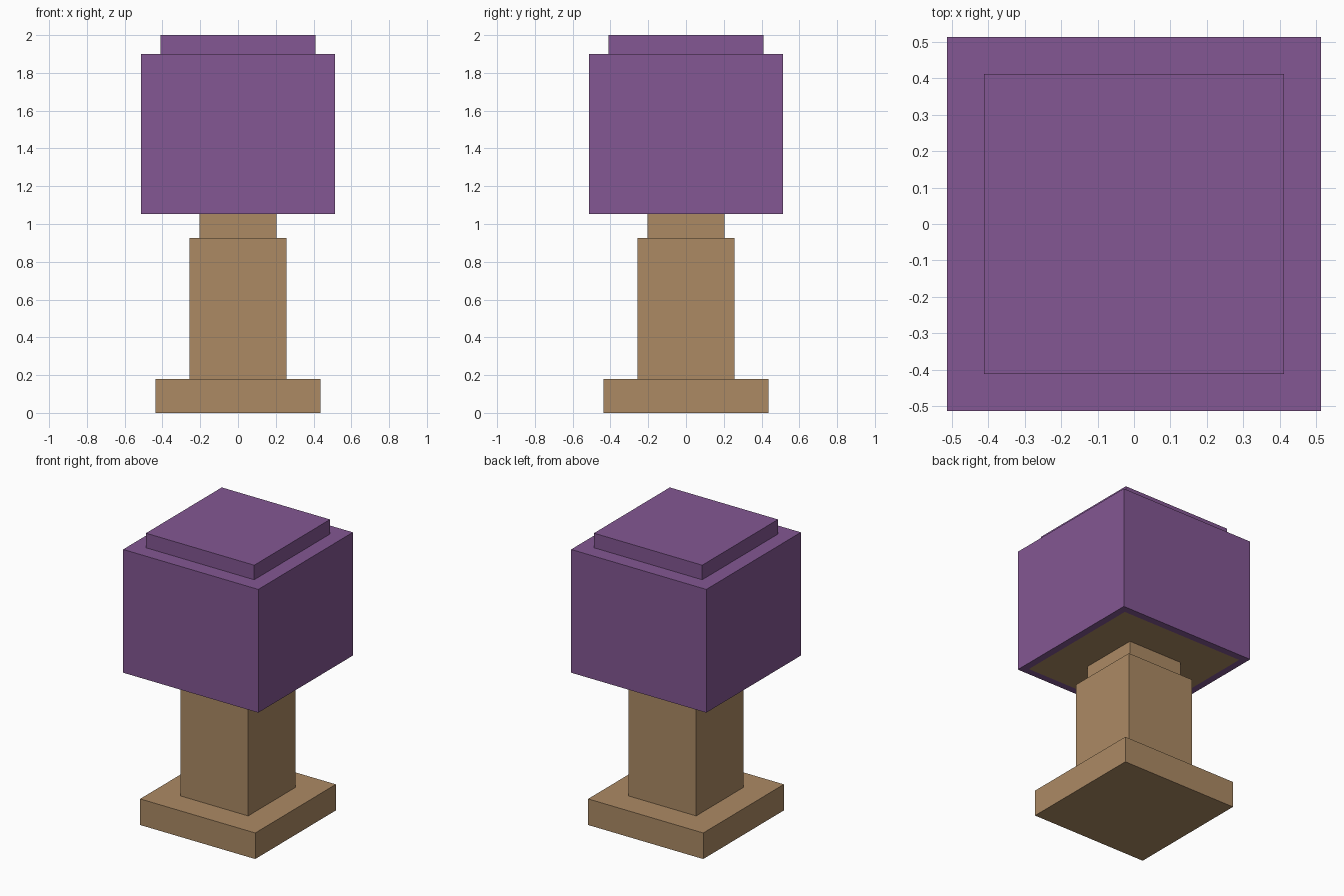
import bpy, bmesh

if "Cube" in bpy.data.objects:
    bpy.data.objects.remove(bpy.data.objects["Cube"])


def srgb(r, g, b):
    f = lambda c: c / 12.92 if c <= 0.04045 else ((c + 0.055) / 1.055) ** 2.4
    return tuple(f(c / 255) for c in (r, g, b)) + (1.0,)


def material(name, color):
    m = bpy.data.materials.new(name)
    m.diffuse_color = color
    m.use_nodes = True
    m.node_tree.nodes["Principled BSDF"].inputs["Base Color"].default_value = m.diffuse_color
    return m


wood = material("tan wood", srgb(172, 138, 100))
leaf = material("purple leaves", srgb(131, 87, 147))


def block(name, half, z0, z1, mats, underside_inset=0):
    """Square block; optionally inset its underside and give that the second material."""
    bm = bmesh.new()
    bmesh.ops.create_cube(bm, size=1)
    for v in bm.verts:
        v.co = (v.co.x * 2 * half, v.co.y * 2 * half, z1 if v.co.z > 0 else z0)
    bm.normal_update()
    if underside_inset:
        under = [f for f in bm.faces if f.normal.z < -0.5]
        bmesh.ops.inset_region(bm, faces=under, thickness=underside_inset)
        under[0].material_index = 1
    me = bpy.data.meshes.new(name)
    bm.to_mesh(me)
    bm.free()
    for m in mats:
        me.materials.append(m)
    ob = bpy.data.objects.new(name, me)
    bpy.context.collection.objects.link(ob)
    return ob


# Trunk: foot, main post, narrow neck
block("trunk_foot", 0.437, 0.0, 0.179, [wood])
block("trunk_post", 0.257, 0.179, 0.926, [wood])
block("trunk_neck", 0.205, 0.926, 1.054, [wood])

# Crown with a wood-coloured square under it, and the cap on top
block("crown", 0.513, 1.054, 1.90, [leaf, wood], underside_inset=0.069)
block("crown_cap", 0.411, 1.90, 2.0, [leaf])
